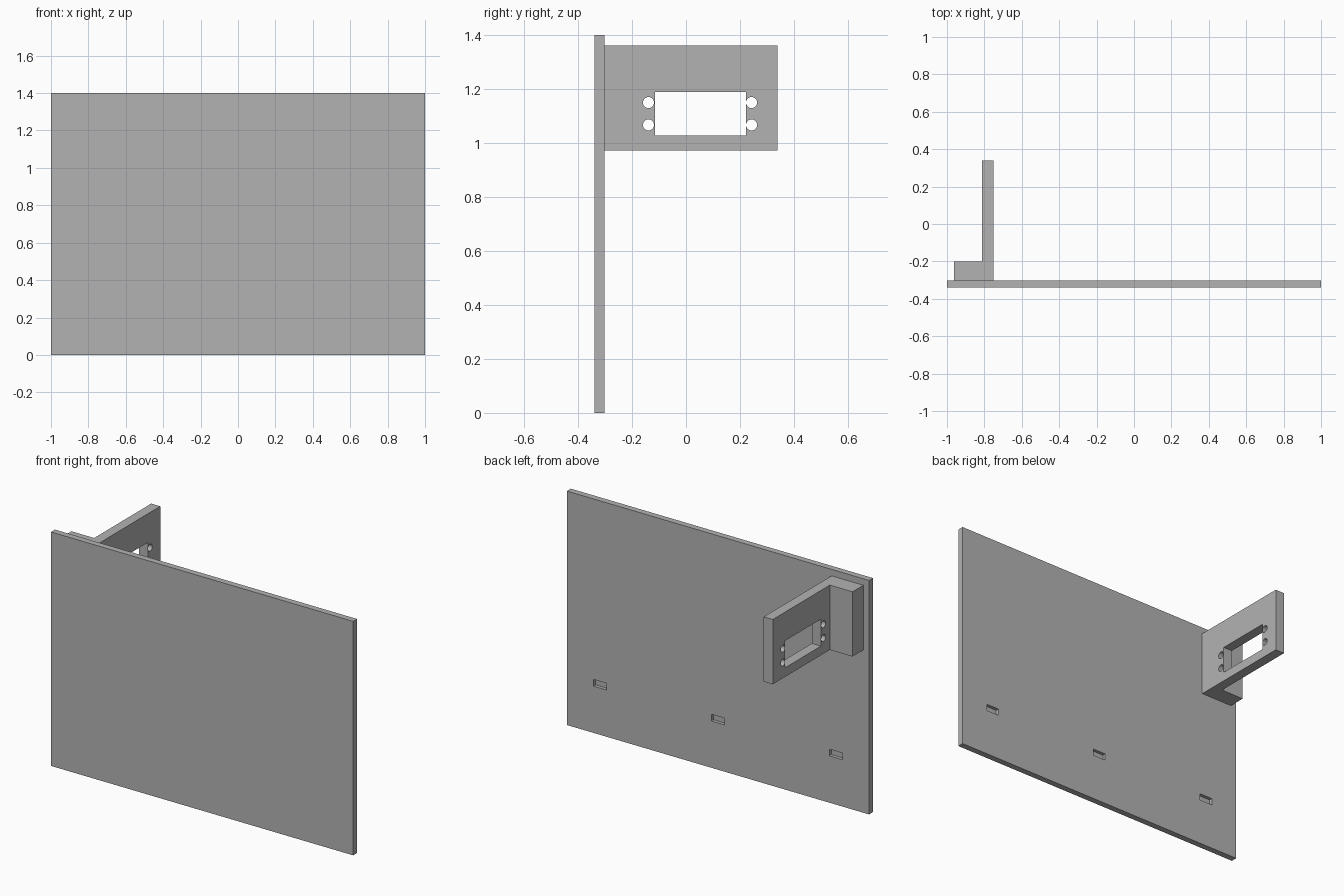
import bpy
import math

if "Cube" in bpy.data.objects:
    bpy.data.objects.remove(bpy.data.objects["Cube"], do_unlink=True)

# Single grey material
GREY = (0.45, 0.45, 0.45, 1)
grey = bpy.data.materials.new("plain grey")
grey.use_nodes = True
grey.diffuse_color = GREY
grey.node_tree.nodes["Principled BSDF"].inputs["Base Color"].default_value = GREY


def box(name, low, high):
    """Box spanning two opposite corners."""
    centre = [(a + b) / 2 for a, b in zip(low, high)]
    bpy.ops.mesh.primitive_cube_add(size=1, location=centre)
    obj = bpy.context.object
    obj.name = name
    obj.scale = [b - a for a, b in zip(low, high)]
    bpy.ops.object.transform_apply(location=False, rotation=False, scale=True)
    obj.data.materials.append(grey)
    return obj


def hole(name, x, y, z, radius):
    """Round cutter running along x."""
    bpy.ops.mesh.primitive_cylinder_add(vertices=32, radius=radius, depth=0.2,
                                        location=(x, y, z),
                                        rotation=(0, math.pi / 2, 0))
    obj = bpy.context.object
    obj.name = name
    obj.data.materials.append(grey)
    return obj


def cut(target, cutters):
    """Subtract every cutter, then remove it."""
    bpy.ops.object.select_all(action="DESELECT")
    bpy.context.view_layer.objects.active = target
    target.select_set(True)
    for cutter in cutters:
        cutter.hide_render = True
        mod = target.modifiers.new("cut", "BOOLEAN")
        mod.operation = "DIFFERENCE"
        mod.solver = "EXACT"
        mod.object = cutter
        bpy.ops.object.modifier_apply(modifier=mod.name)
        bpy.data.objects.remove(cutter, do_unlink=True)


BACK = -0.302          # rear face of the panel
BOTTOM, TOP = 0.973, 1.361   # bracket height

# Upright panel with three shallow pockets in its rear face
panel = box("panel", (-1, -0.339, 0), (1, BACK, 1.4))
cut(panel, [box("pocket_cutter", (x - 0.043, BACK - 0.02, 0.28),
                (x + 0.043, BACK + 0.1, 0.32)) for x in (-0.78, 0, 0.78)])

# Bracket arm with a rectangular window and four screw holes
arm = box("bracket_arm", (-0.812, BACK, BOTTOM), (-0.752, 0.339, TOP))
window = box("window_cutter", (-0.9, -0.115, 1.028), (-0.7, 0.222, 1.189))
holes = [hole("screw_hole_cutter", -0.78, y, z, 0.0205)
         for y in (-0.139, 0.243) for z in (1.067, 1.15)]
cut(arm, [window] + holes)
bpy.ops.object.shade_smooth_by_angle(angle=math.radians(30))

# Mounting foot that holds the arm to the panel
box("bracket_foot", (-0.962, BACK, BOTTOM), (-0.812, -0.2, TOP))
